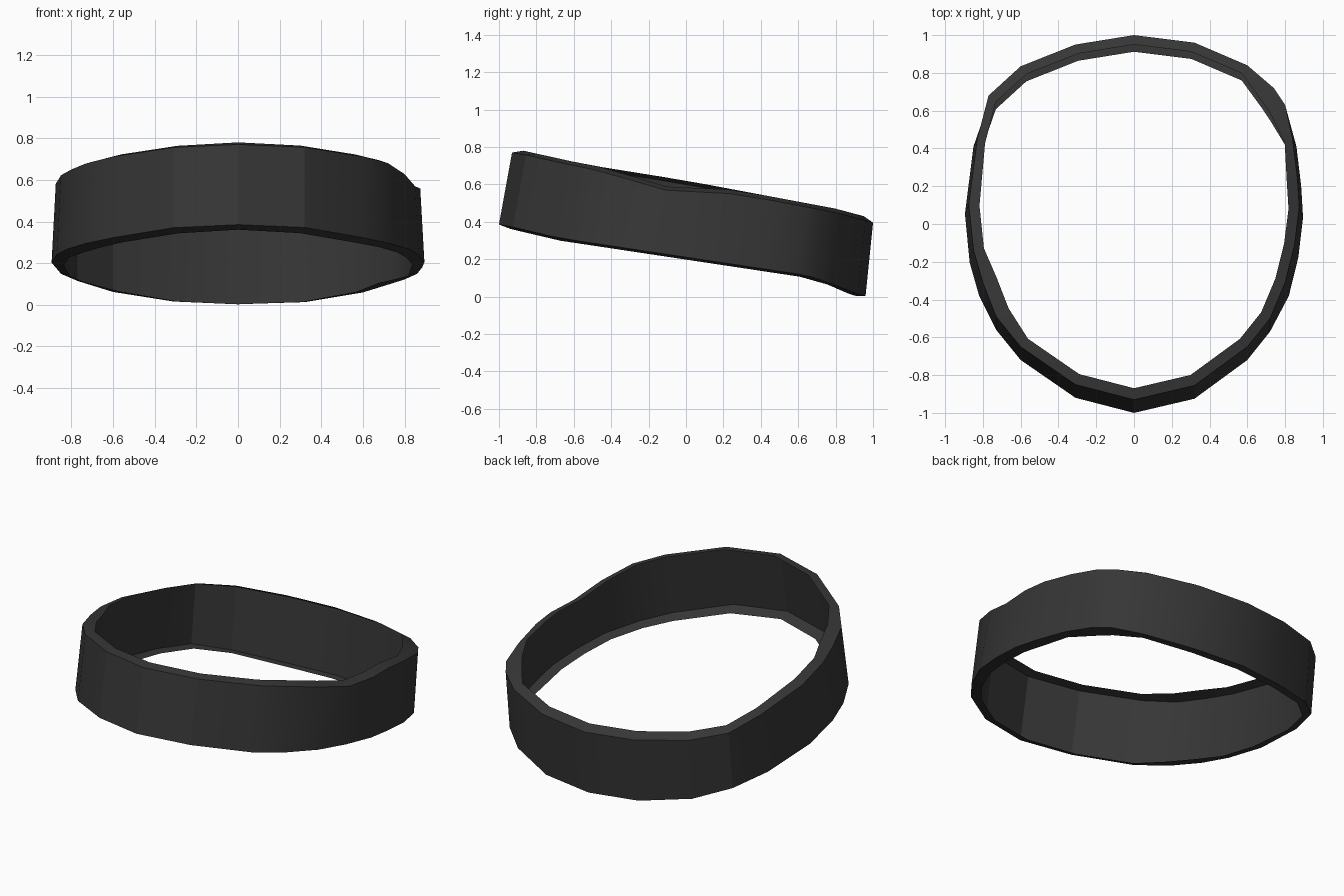
import bpy
import bmesh
import math

cube = bpy.data.objects.get("Cube")
if cube:
    bpy.data.objects.remove(cube, do_unlink=True)

# Dark rubber colour
dark = bpy.data.materials.new("dark_grey")
dark.use_nodes = True
dark.diffuse_color = (0.037, 0.037, 0.037, 1)
dark.node_tree.nodes["Principled BSDF"].inputs["Base Color"].default_value = dark.diffuse_color

# Widest outline of the band seen from above, anticlockwise from the front
OUTLINE = [
    (0, -1), (.32, -.925), (.6, -.72), (.72, -.57), (.82, -.38), (.87, -.17),
    (.895, .06), (.885, .24), (.86, .45), (.8, .63), (.74, .72), (.6, .84),
    (.32, .96), (0, 1), (-.31, .95), (-.6, .835), (-.77, .68), (-.85, .45),
    (-.895, .08), (-.87, -.2), (-.82, -.38), (-.73, -.56), (-.6, -.72), (-.31, -.92),
]
# Side profiles of the two inner lips as (y, z)
TOP = [(-.93, .79), (-.87, .78), (-.53, .705), (0, .62), (.8, .47), (.95, .43), (1, .415)]
BOTTOM = [(-1, .372), (-.94, .362), (-.68, .30), (.65, .10), (.77, .06), (.87, .015), (.92, 0), (.96, -.01)]
TOP_DROP, BOTTOM_DROP = .02, .013


def height(profile, y):
    """Linear interpolation along a lip profile."""
    y = min(max(y, profile[0][0]), profile[-1][0])
    for (ya, za), (yb, zb) in zip(profile, profile[1:]):
        if y <= yb:
            return za + (zb - za) * (y - ya) / (yb - ya)


def lip_scale(x, y):
    """The lips are wider at two opposite corners."""
    front_corner = -.85 < x < -.7 and -.6 < y < -.3
    back_corner = .7 < x < .82 and y > .5
    return .91 if front_corner or back_corner else .935 if y < .3 else .95


def column(x, y):
    """Bottom lip, outer bottom, outer top and top lip points."""
    lean_up = .07 * max(0, min(1, .5 - y * 2))
    lean_down = .04 * max(0, min(1, .5 + y * 2))
    xt = x - math.copysign(.02, x) if abs(x) > .8 else x
    yt, yb = y + lean_up, y - lean_down
    dip = .05 * max(0, 1 - abs(yt + .1) / .38) if x > .8 else 0
    s = lip_scale(x, y)
    return [
        (x * s, yb * s, height(BOTTOM, yb * s)),
        (x, yb, height(BOTTOM, yb) + BOTTOM_DROP),
        (xt, yt, height(TOP, yt) - TOP_DROP - dip),
        (xt * s, yt * s, height(TOP, yt * s) - dip),
    ]


# Tilted thin band with an inward lip along each rim
bm = bmesh.new()
columns = [[bm.verts.new(p) for p in column(x, y)] for x, y in OUTLINE]
for a, b in zip(columns, columns[1:] + columns[:1]):
    for i in range(3):
        bm.faces.new((a[i], b[i], b[i + 1], a[i + 1]))

mesh = bpy.data.meshes.new("band")
bm.to_mesh(mesh)
bm.free()
mesh.materials.append(dark)
band = bpy.data.objects.new("band", mesh)
bpy.context.collection.objects.link(band)

# Soft side curves, crisp rims and corners
bpy.ops.object.select_all(action="DESELECT")
band.select_set(True)
bpy.context.view_layer.objects.active = band
bpy.ops.object.shade_smooth_by_angle(angle=math.radians(18))
